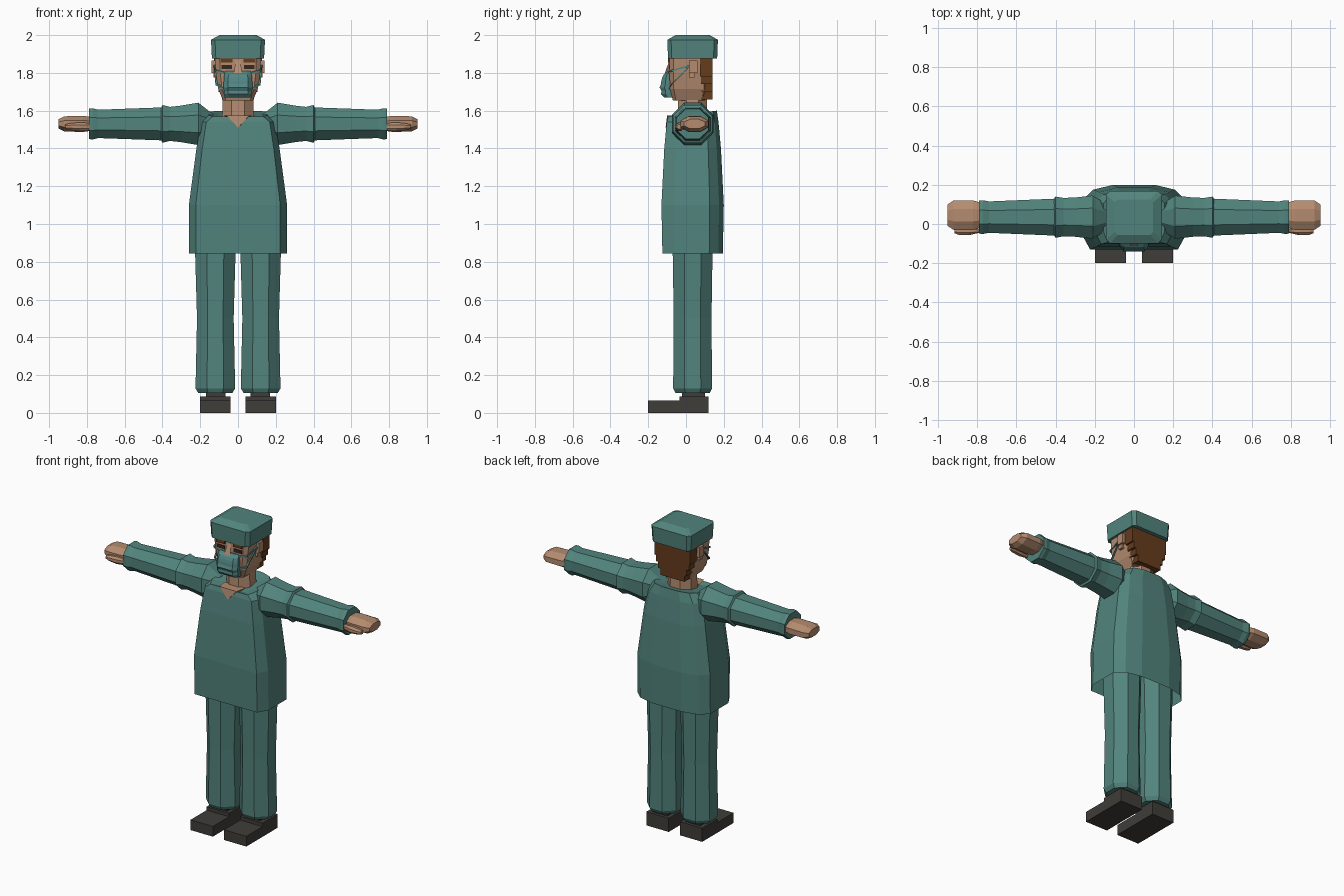
import bpy
import bmesh
import math
from mathutils import Vector

cube = bpy.data.objects.get("Cube")
if cube:
    bpy.data.objects.remove(cube, do_unlink=True)

body_y = 0.035
arm_z = 1.53


def material(name, red, green, blue):
    colour = (red, green, blue, 1)
    mat = bpy.data.materials.new(name)
    mat.diffuse_color = colour
    mat.use_nodes = True
    mat.node_tree.nodes["Principled BSDF"].inputs["Base Color"].default_value = colour
    return mat


teal = material("scrub teal", 0.085, 0.23, 0.205)
mask_teal = material("mask teal", 0.085, 0.24, 0.23)
skin = material("skin", 0.46, 0.26, 0.16)
hair_brown = material("hair brown", 0.13, 0.045, 0.012)
shoe_grey = material("shoe grey", 0.05, 0.047, 0.04)
eye_dark = material("eye dark", 0.03, 0.02, 0.015)


def loft(name, rings, mat, start_cap=True, end_cap=True, mirror=False):
    """Skin a list of equal-length point rings into one flat-shaded part."""
    bm = bmesh.new()
    loops = [[bm.verts.new(point) for point in ring] for ring in rings]
    count = len(loops[0])
    for lower, upper in zip(loops, loops[1:]):
        for i in range(count):
            j = (i + 1) % count
            bm.faces.new((lower[i], lower[j], upper[j], upper[i]))
    if start_cap:
        bm.faces.new(reversed(loops[0]))
    if end_cap:
        bm.faces.new(loops[-1])
    bmesh.ops.recalc_face_normals(bm, faces=bm.faces)
    mesh = bpy.data.meshes.new(name)
    bm.to_mesh(mesh)
    bm.free()
    mesh.materials.append(mat)
    part = bpy.data.objects.new(name, mesh)
    bpy.context.collection.objects.link(part)
    if mirror:
        modifier = part.modifiers.new("Mirror", 'MIRROR')
        modifier.use_mirror_merge = False


def octagon(half_u, half_v, cut):
    """Centred rectangle whose corners are cut by a fraction of each half side."""
    quarter = [(half_u * (1 - cut), -half_v), (half_u, -half_v * (1 - cut))]
    right = quarter + [(u, -v) for u, v in reversed(quarter)]
    return right + [(-u, -v) for u, v in right]


def stack(name, x, y, sections, mat, cut=0.58, mirror=False):
    """Upright part; each section is height, half width, half depth."""
    rings = [[(x + u, y + v, z) for u, v in octagon(half_x, half_y, cut)]
             for z, half_x, half_y in sections]
    loft(name, rings, mat, mirror=mirror)


def limb(name, y, z, sections, mat, cut=0.58):
    """Mirrored sideways part; each section is x, half depth, half height."""
    rings = [[(x, y + u, z + v) for u, v in octagon(half_y, half_z, cut)]
             for x, half_y, half_z in sections]
    loft(name, rings, mat, mirror=True)


def box(name, low, high, mat, mirror=False):
    (left, front, bottom), (right, back, top) = low, high
    outline = [(left, front), (right, front), (right, back), (left, back)]
    loft(name, [[(x, y, z) for x, y in outline] for z in (bottom, top)], mat, mirror=mirror)


def strap(name, path, half, mat):
    """Thin square band along a path, on both sides."""
    corners = [(-half, -half), (half, -half), (half, half), (-half, half)]
    rings = [[Vector(point) + Vector((dx, 0, dz)) for dx, dz in corners] for point in path]
    loft(name, rings, mat, mirror=True)


# Tunic: wide open hem, narrow shoulders, faceted back, collar higher behind
def tunic_ring(z, half_x, half_y, rise=0):
    side = [(0.86, -1), (1, -0.6), (1, 0.55), (0.8, 0.85), (0.4, 1)]
    outline = side + [(-u, v) for u, v in reversed(side)]
    return [(half_x * u, body_y + half_y * v, z + rise * v) for u, v in outline]


loft("tunic", [
    tunic_ring(0.845, 0.26, 0.16),
    tunic_ring(1.1, 0.26, 0.165),
    tunic_ring(1.4, 0.22, 0.15),
    tunic_ring(1.54, 0.195, 0.137),
    tunic_ring(1.585, 0.155, 0.128, rise=0.015),
    tunic_ring(1.575, 0.1, 0.09, rise=0.015)], teal, start_cap=False)

# Skin showing in the neckline
loft("neckline", [[(-half, y, 1.575), (0, y - slope, 1.51), (half, y, 1.575)]
                  for half, y, slope in ((0.06, -0.1, 0.008), (0.075, -0.03, 0))], skin)

# Sleeves: a loose upper sleeve over a straight lower one
limb("upper_sleeve", body_y, arm_z, [
    (0.13, 0.06, 0.05),
    (0.21, 0.11, 0.112),
    (0.3, 0.1, 0.097),
    (0.36, 0.098, 0.09),
    (0.4, 0.105, 0.1),
    (0.41, 0.09, 0.08)], teal)
limb("lower_sleeve", body_y, arm_z, [
    (0.38, 0.095, 0.088),
    (0.74, 0.08, 0.075),
    (0.77, 0.086, 0.083),
    (0.79, 0.084, 0.08)], teal)

# Hands with thumbs
limb("hand", 0.045, arm_z, [
    (0.77, 0.06, 0.035),
    (0.82, 0.075, 0.043),
    (0.92, 0.075, 0.04),
    (0.95, 0.055, 0.025)], skin)
limb("thumb", -0.035, 1.515, [
    (0.79, 0.01, 0.02),
    (0.84, 0.022, 0.023),
    (0.89, 0.022, 0.018),
    (0.915, 0.012, 0.012)], skin)

# Trousers with a tucked cuff
stack("trouser_leg", 0.12, body_y, [
    (0.105, 0.09, 0.09),
    (0.13, 0.105, 0.103),
    (0.5, 0.097, 0.1),
    (0.95, 0.11, 0.107)], teal, mirror=True)

# Shoes: low toe, higher heel and an ankle
box("shoe_toe", (0.04, -0.2, 0), (0.2, 0, 0.066), shoe_grey, mirror=True)
box("shoe_heel", (0.04, -0.035, 0), (0.2, 0.12, 0.088), shoe_grey, mirror=True)
box("ankle", (0.065, -0.02, 0.08), (0.17, 0.1, 0.12), shoe_grey, mirror=True)

# Neck, head, ears and nose
stack("neck", 0, body_y, [(1.54, 0.085, 0.08), (1.68, 0.08, 0.075)], skin)
stack("head", 0, 0.015, [
    (1.655, 0.08, 0.085),
    (1.715, 0.105, 0.1),
    (1.8, 0.118, 0.102),
    (1.885, 0.122, 0.102)], skin, cut=0.2)
box("ear", (0.11, 0.015, 1.8), (0.14, 0.06, 1.865), skin, mirror=True)
box("earlobe", (0.1, 0.015, 1.775), (0.13, 0.045, 1.8), skin, mirror=True)
loft("nose", [[(-half, front, z), (half, front, z), (0, -0.08, z)]
              for half, front, z in ((0.012, -0.088, 1.865), (0.022, -0.112, 1.8))], skin)

# Eyes and eyebrows
box("eye", (0.032, -0.091, 1.82), (0.088, -0.083, 1.842), eye_dark, mirror=True)
box("eyebrow", (0.03, -0.094, 1.855), (0.092, -0.085, 1.875), hair_brown, mirror=True)

# Hair: a block behind the head, then tiers narrowing toward the nape
box("hair", (-0.128, 0.075, 1.78), (0.128, 0.14, 1.88), hair_brown)
for tier in range(3):
    half = 0.118 - 0.016 * tier
    top = 1.78 - 0.04 * tier
    box("hair_tier", (-half, 0.08, top - 0.04), (half, 0.14, top), hair_brown)

# Surgical cap
stack("cap", 0, body_y, [
    (1.875, 0.138, 0.13),
    (1.975, 0.143, 0.134),
    (2, 0.098, 0.09)], teal, cut=0.15)

# Face mask: a bulge with rippled pleats in its lower half
mask_rings = []
steps = 8
for i in range(steps + 1):
    t = i / steps
    bulge = math.sqrt(math.sin(math.pi * (0.1 + 0.9 * t)))if t < 1 else 0
    pleat = 0.007 * (i % 2) if t < 0.6 else 0
    front = -0.095 - 0.038 * bulge - pleat
    half = 0.066 + 0.01 * bulge
    side = [(half * 0.7, front), (half, front * 0.6 - 0.03), (half, -0.07)]
    outline = side + [(-x, y) for x, y in reversed(side)]
    mask_rings.append([(x, y, 1.67 + 0.14 * t) for x, y in outline])
loft("face_mask", mask_rings, mask_teal)

# Mask straps running back to the ears
ear_anchor = (0.124, 0.02, 1.838)
strap("upper_strap", [(0.072, -0.092, 1.8), (0.116, -0.08, 1.81), ear_anchor],
      0.005, mask_teal)
strap("lower_strap", [(0.072, -0.09, 1.715), (0.114, -0.075, 1.74), ear_anchor],
      0.005, mask_teal)
